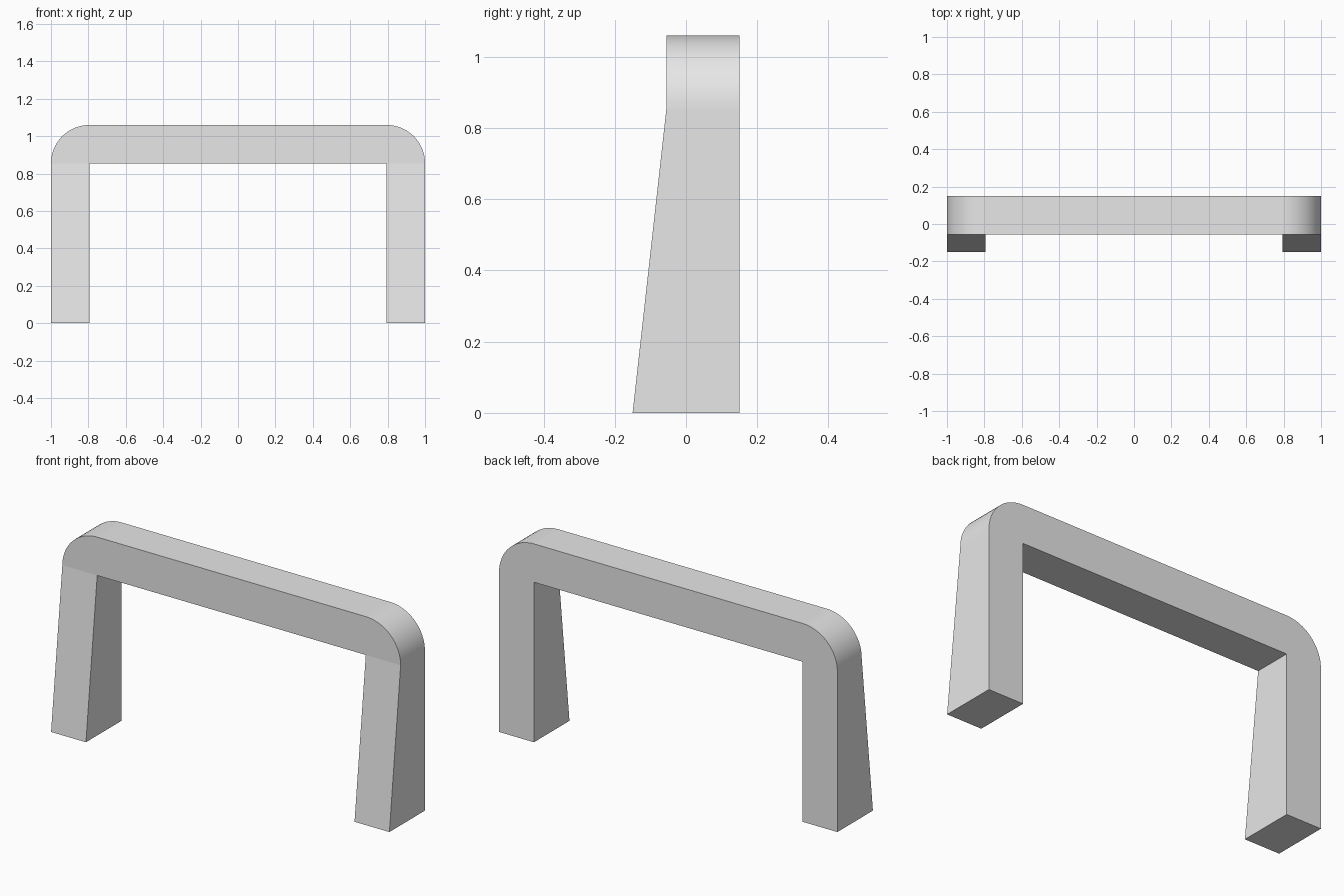
import bpy, bmesh, math

if "Cube" in bpy.data.objects:
    bpy.data.objects.remove(bpy.data.objects["Cube"])

INNER, TOP, UNDER = 0.794, 1.06, 0.855
BACK, FRONT, FOOT = 0.15, -0.055, -0.15
STEPS = 16

# Right half of the outline (x, z): foot, outer side, rounded corner
radius_x, radius_z = 1 - INNER, TOP - UNDER
right = [(INNER, 0), (1, 0)]
for i in range(STEPS + 1):
    a = math.pi / 2 * i / STEPS
    right.append((INNER + radius_x * math.cos(a), UNDER + radius_z * math.sin(a)))
left = [(-x, z) for x, z in reversed(right)]
outline = right + left + [(-INNER, UNDER), (INNER, UNDER)]
n, r = len(outline), len(right)

# Front points are pushed forward at the feet so the legs taper
bm = bmesh.new()
front = [bm.verts.new((x, FOOT if z == 0 else FRONT, z)) for x, z in outline]
back = [bm.verts.new((x, BACK, z)) for x, z in outline]

# Front and back: right leg, left leg, top bar with rounded ends
right_leg = [0, 1, 2, n - 1]
left_leg = [2 * r - 3, 2 * r - 2, 2 * r - 1, n - 2]
bar = list(range(2, 2 * r - 2)) + [n - 2, n - 1]
for side in (front, back):
    for part in (right_leg, left_leg, bar):
        bm.faces.new([side[i] for i in part])

# Walls around the outline, smooth on the rounded corners only
for i in range(n):
    j = (i + 1) % n
    f = bm.faces.new((front[i], front[j], back[j], back[i]))
    f.smooth = 2 <= i < r - 1 or r <= i < 2 * r - 3

bmesh.ops.recalc_face_normals(bm, faces=bm.faces)
mesh = bpy.data.meshes.new("arched_frame")
bm.to_mesh(mesh)
bm.free()

grey = bpy.data.materials.new("light_grey")
grey.diffuse_color = (0.8, 0.8, 0.8, 1)
grey.use_nodes = True
grey.node_tree.nodes["Principled BSDF"].inputs["Base Color"].default_value = grey.diffuse_color
mesh.materials.append(grey)
frame = bpy.data.objects.new("arched_frame", mesh)
bpy.context.collection.objects.link(frame)
